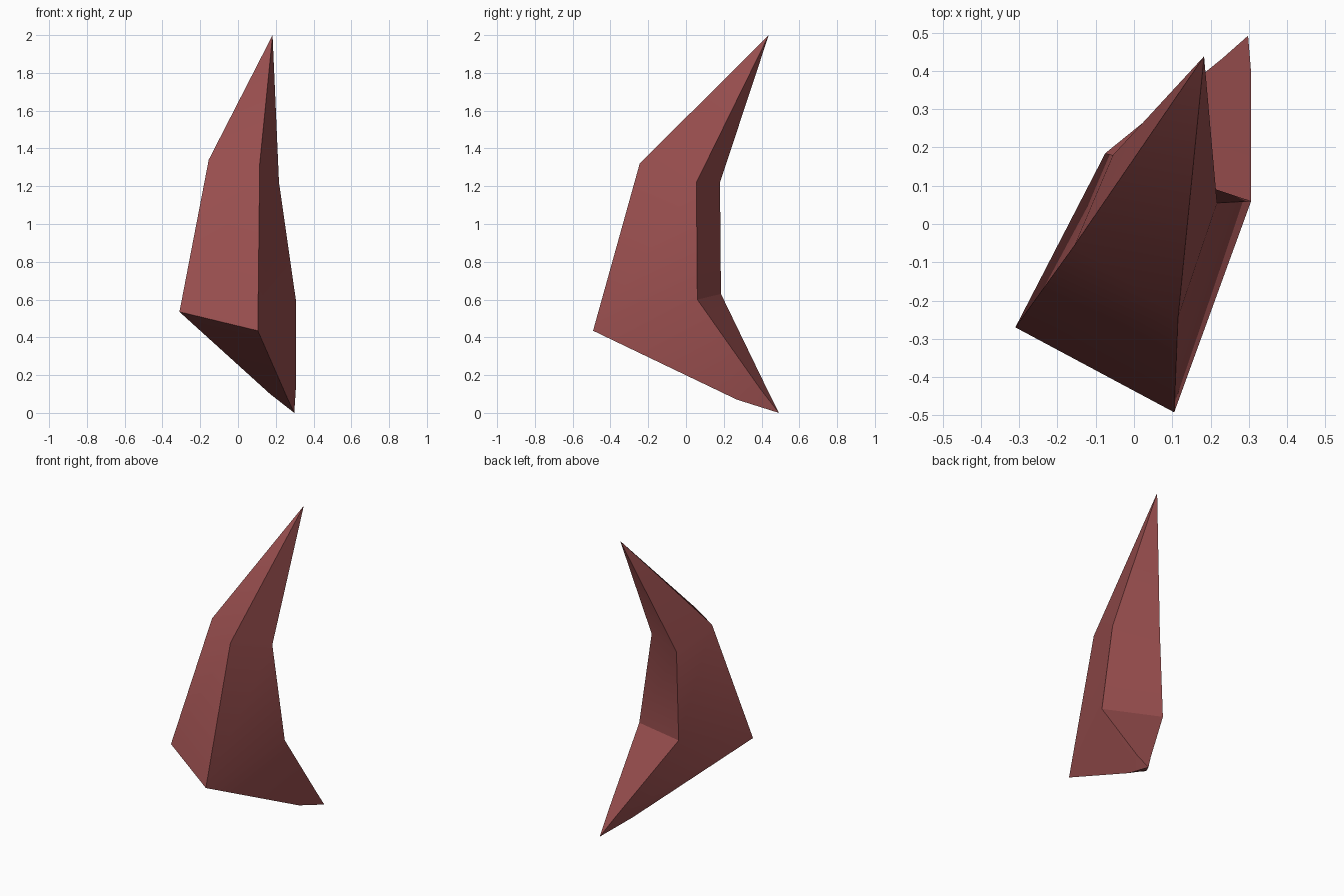
import bpy, bmesh, math

cube = bpy.data.objects.get("Cube")
if cube:
    bpy.data.objects.remove(cube, do_unlink=True)

# Dull red material
mat = bpy.data.materials.new("dull red")
mat.use_nodes = True
colour = (0.33, 0.08, 0.08, 1)
mat.diffuse_color = colour
mat.node_tree.nodes["Principled BSDF"].inputs["Base Color"].default_value = colour

# Four-sided cross-sections from bottom to top:
# front left corner, front right, back right, back left
bottom_tip = (0.298, 0.492, 0.0)
top_tip = (0.183, 0.438, 2.0)
rings = [
    [(0.17, 0.325, 0.10), (0.265, 0.27, 0.07), (0.306, 0.395, 0.125), (0.23, 0.432, 0.12)],
    [(-0.31, -0.27, 0.535), (0.105, -0.492, 0.435), (0.306, 0.06, 0.60), (-0.075, 0.185, 0.63)],
    [(-0.155, -0.055, 1.34), (0.115, -0.245, 1.32), (0.217, 0.055, 1.22), (-0.055, 0.18, 1.22)],
]


def build_shard(name):
    """Skin the cross-sections and close both ends to a point."""
    bm = bmesh.new()
    loops = [[bm.verts.new(p) for p in ring] for ring in rings]
    low, high = bm.verts.new(bottom_tip), bm.verts.new(top_tip)
    for i in range(4):
        j = (i + 1) % 4
        bm.faces.new((low, loops[0][j], loops[0][i]))
        for a, b in zip(loops, loops[1:]):
            bm.faces.new((a[i], a[j], b[j], b[i]))
        bm.faces.new((loops[-1][i], loops[-1][j], high))
    bmesh.ops.recalc_face_normals(bm, faces=bm.faces)
    mesh = bpy.data.meshes.new(name)
    bm.to_mesh(mesh)
    bm.free()
    mesh.materials.append(mat)
    obj = bpy.data.objects.new(name, mesh)
    bpy.context.collection.objects.link(obj)
    return obj


# Curved pointed shard, soft along its length and sharp at the corners
shard = build_shard("curved_shard")
bpy.ops.object.select_all(action='DESELECT')
shard.select_set(True)
bpy.context.view_layer.objects.active = shard
bpy.ops.object.shade_smooth_by_angle(angle=math.radians(30))
